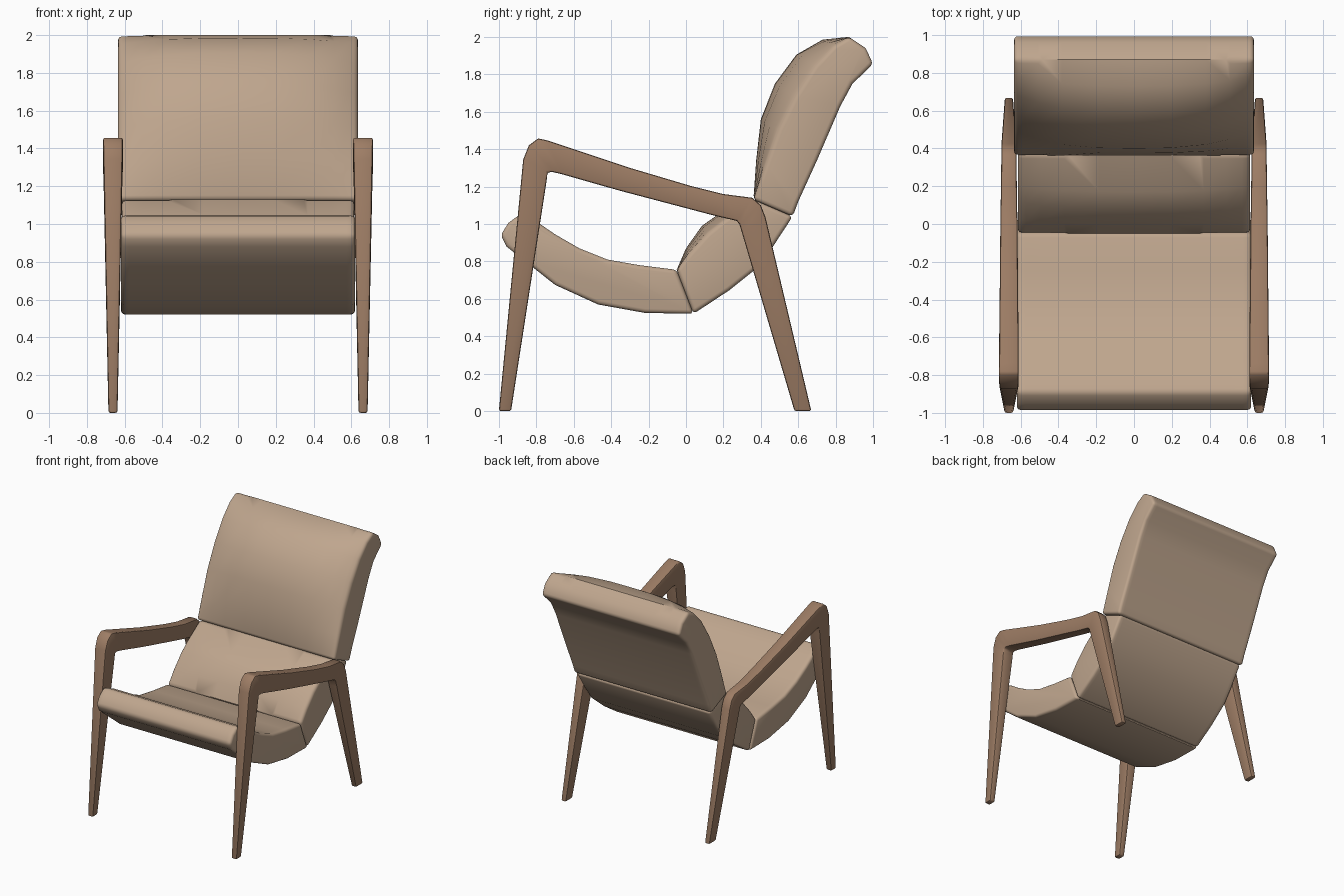
import bpy, bmesh, math
from mathutils import Vector

if "Cube" in bpy.data.objects:
    bpy.data.objects.remove(bpy.data.objects["Cube"])


def material(name, rgb):
    m = bpy.data.materials.new(name)
    m.diffuse_color = (*rgb, 1)
    m.use_nodes = True
    m.node_tree.nodes["Principled BSDF"].inputs["Base Color"].default_value = m.diffuse_color
    return m


FABRIC = material("tan_fabric", (0.52, 0.38, 0.27))
WOOD = material("brown_wood", (0.34, 0.205, 0.13))


def loft(name, rings, mat, bevel, segments):
    """Skin closed rings of equal length, cap the ends, round the hard edges."""
    bm = bmesh.new()
    vs = [[bm.verts.new(p) for p in ring] for ring in rings]
    n = len(vs[0])
    for a, b in zip(vs, vs[1:]):
        for i in range(n):
            j = (i + 1) % n
            bm.faces.new((a[i], a[j], b[j], b[i]))
    bm.faces.new(vs[0])
    bm.faces.new(vs[-1])
    bmesh.ops.recalc_face_normals(bm, faces=bm.faces)
    hard = [e for e in bm.edges if e.calc_face_angle(0) > math.radians(48)]
    bmesh.ops.bevel(bm, geom=hard, offset=bevel, segments=segments, profile=0.5,
                    affect='EDGES', clamp_overlap=True)
    bmesh.ops.recalc_face_normals(bm, faces=bm.faces)
    me = bpy.data.meshes.new(name)
    bm.to_mesh(me)
    bm.free()
    me.materials.append(mat)
    ob = bpy.data.objects.new(name, me)
    bpy.context.collection.objects.link(ob)
    bpy.ops.object.select_all(action='DESELECT')
    ob.select_set(True)
    bpy.context.view_layer.objects.active = ob
    bpy.ops.object.shade_smooth_by_angle(angle=math.radians(40))
    return ob


def cushion(name, half, front, back, edge_puff=1.0):
    """Side profile (y, z) swept across x; the front face flattens towards the ends."""
    a, b = Vector(front[0]), Vector(front[-1])
    d = (b - a).normalized()
    rings = []
    for t in (-1, -0.93, -0.8, -0.6, -0.3, 0, 0.3, 0.6, 0.8, 0.93, 1):
        k = edge_puff + (1 - edge_puff) * (1 - abs(t) ** 3)
        ring = []
        for p in map(Vector, front):
            foot = a + d * (p - a).dot(d)
            q = foot.lerp(p, k)
            ring.append((t * half, q.x, q.y))
        ring += [(t * half, y, z) for y, z in back]
        rings.append(ring)
    return loft(name, rings, FABRIC, 0.022, 3)


# Seat: scooped cushion with a rolled front edge
cushion("seat_cushion", 0.62,
        [(-0.05, 0.755), (-0.25, 0.78), (-0.42, 0.81), (-0.57, 0.87), (-0.70, 0.945),
         (-0.78, 1.0), (-0.89, 1.05)],
        [(-0.95, 1.005), (-0.99, 0.94), (-0.96, 0.88), (-0.82, 0.77), (-0.70, 0.675),
         (-0.47, 0.57), (-0.22, 0.525), (0.04, 0.52)])

# Lower back
cushion("lower_back_cushion", 0.615,
        [(-0.05, 0.755), (0.0, 0.87), (0.085, 0.99), (0.17, 1.05), (0.365, 1.13)],
        [(0.57, 1.04), (0.465, 0.88), (0.38, 0.765), (0.23, 0.645), (0.04, 0.52)], 0.4)

# Upper back with a rolled top
cushion("upper_back_cushion", 0.635,
        [(0.36, 1.13), (0.375, 1.34), (0.40, 1.56), (0.475, 1.75), (0.59, 1.905),
         (0.73, 1.985), (0.87, 2.0)],
        [(0.96, 1.94), (1.0, 1.855), (0.89, 1.75), (0.825, 1.63), (0.70, 1.34),
         (0.60, 1.12), (0.57, 1.04)], 0.4)

# Side frames: outer y, z, inner y, z, half thickness, from front foot to back foot
FRAME = [
    (-1.00, 0.0, -0.935, 0.0, 0.024),
    (-0.87, 1.345, -0.745, 1.23, 0.050),
    (-0.84, 1.42, -0.74, 1.275, 0.052),
    (-0.79, 1.458, -0.715, 1.278, 0.052),
    (-0.735, 1.445, -0.67, 1.268, 0.052),
    (-0.30, 1.30, -0.35, 1.177, 0.048),
    (0.02, 1.205, -0.02, 1.09, 0.045),
    (0.20, 1.16, 0.15, 1.045, 0.042),
    (0.355, 1.14, 0.27, 1.017, 0.040),
    (0.40, 1.10, 0.285, 1.0, 0.040),
    (0.425, 1.035, 0.30, 0.95, 0.040),
    (0.67, 0.0, 0.58, 0.0, 0.022),
]
for side, label in ((-1, "left"), (1, "right")):
    rings = [[(side * 0.662 - h, oy, oz), (side * 0.662 + h, oy, oz),
              (side * 0.662 + h, iy, iz), (side * 0.662 - h, iy, iz)]
             for oy, oz, iy, iz, h in FRAME]
    loft(label + "_arm_and_legs", rings, WOOD, 0.011, 2)
